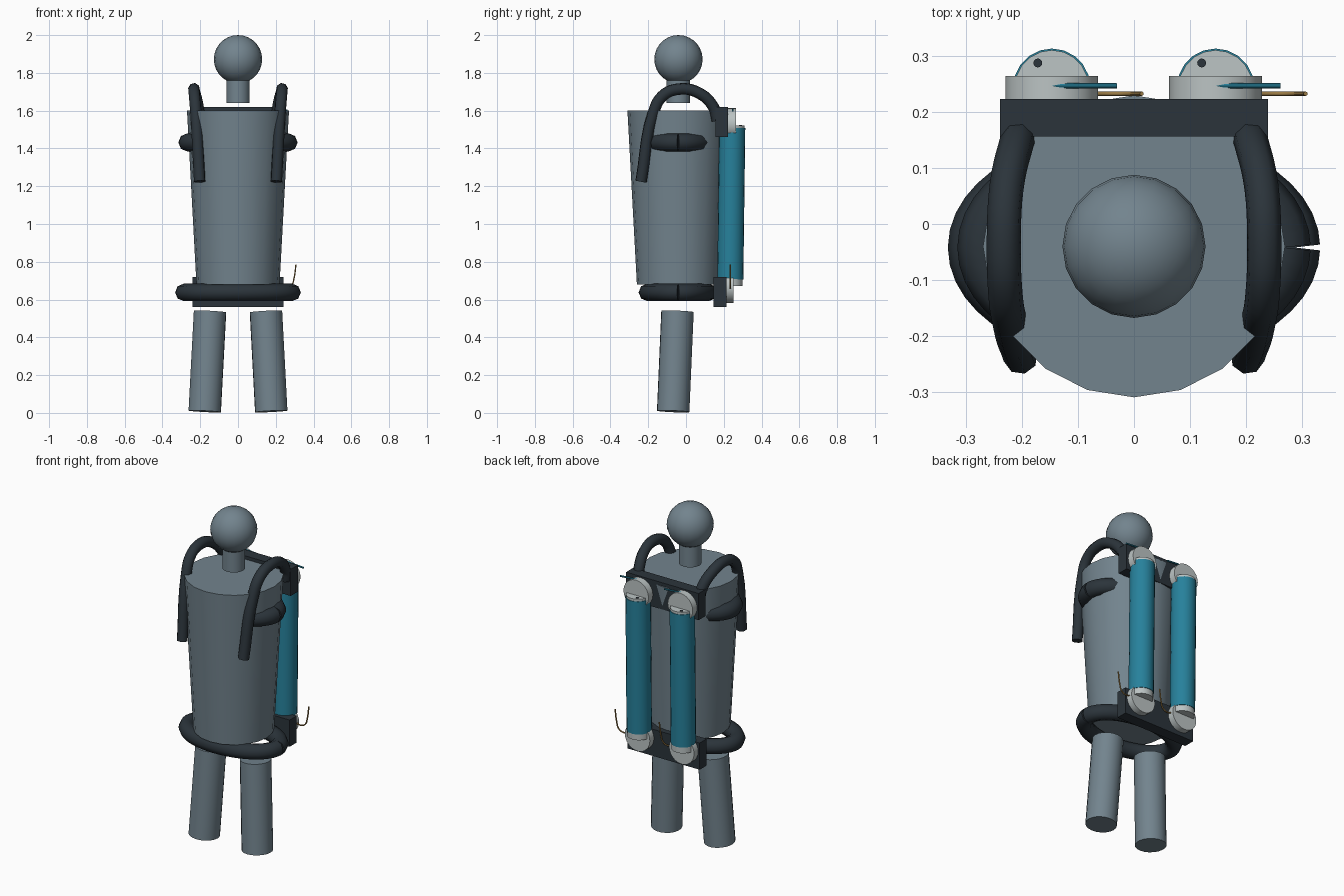
import bpy
from math import sin, cos, pi, radians
from mathutils import Vector

if "Cube" in bpy.data.objects:
    bpy.data.objects.remove(bpy.data.objects["Cube"])


def material(name, rgb):
    m = bpy.data.materials.new(name)
    m.diffuse_color = (*rgb, 1)
    m.use_nodes = True
    m.node_tree.nodes["Principled BSDF"].inputs["Base Color"].default_value = m.diffuse_color
    return m


BODY = material("slate_body", (0.17, 0.23, 0.27))
DARK = material("dark_webbing", (0.024, 0.034, 0.043))
TEAL = material("teal_paint", (0.02, 0.22, 0.33))
LIGHT = material("pale_metal", (0.5, 0.55, 0.55))
GOLD = material("brass", (0.33, 0.2, 0.06))


def finish(name, mat, smooth=True):
    ob = bpy.context.object
    ob.name = name
    ob.data.materials.append(mat)
    if smooth:
        bpy.ops.object.shade_smooth_by_angle(angle=radians(35))
    return ob


def tube(name, mat, a, b, r1, r2=None, sides=20):
    """Cylinder or cone frustum from point a to point b."""
    a, b = Vector(a), Vector(b)
    d = b - a
    bpy.ops.mesh.primitive_cone_add(vertices=sides, radius1=r1, radius2=r1 if r2 is None else r2,
                                    depth=d.length, location=(a + b) / 2,
                                    rotation=d.to_track_quat('Z', 'Y').to_euler())
    return finish(name, mat)


def box(name, mat, centre, size):
    bpy.ops.mesh.primitive_cube_add(size=1, location=centre)
    bpy.context.object.scale = size
    return finish(name, mat, False)


def sweep(name, mat, pts, r, poly=False, res=2):
    """Round cable through the points with capped ends."""
    cu = bpy.data.curves.new(name, 'CURVE')
    cu.dimensions = '3D'
    cu.bevel_depth = r
    cu.bevel_resolution = res
    cu.use_fill_caps = True
    cu.resolution_u = 5
    if poly:
        s = cu.splines.new('POLY')
        s.points.add(len(pts) - 1)
        for p, co in zip(s.points, pts):
            p.co = (*co, 1)
    else:
        s = cu.splines.new('BEZIER')
        s.bezier_points.add(len(pts) - 1)
        for p, co in zip(s.bezier_points, pts):
            p.co = co
            p.handle_left_type = p.handle_right_type = 'AUTO'
    s.use_smooth = True
    cu.materials.append(mat)
    ob = bpy.data.objects.new(name, cu)
    bpy.context.collection.objects.link(ob)
    return ob


# mannequin
bpy.ops.mesh.primitive_uv_sphere_add(segments=20, ring_count=14, radius=0.128, location=(0, -0.04, 1.872))
finish("head", BODY)
tube("neck", BODY, (0, -0.04, 1.64), (0, -0.04, 1.79), 0.062)
tube("torso", BODY, (0, -0.04, 0.68), (0, -0.04, 1.6), 0.22, 0.27)
for side, s in (("left", -1), ("right", 1)):
    tube(side + "_leg", BODY, (s * 0.176, -0.068, 0.008), (s * 0.148, -0.045, 0.537), 0.086)

# back plates
box("upper_plate", DARK, (0, 0.19, 1.54), (0.48, 0.067, 0.16))
box("lower_plate", DARK, (0, 0.18, 0.64), (0.48, 0.067, 0.16))

# belts: oval loops with a seam at the right side
for name, z, rx, ry, r in (("waist_belt", 0.638, 0.287, 0.163, 0.046),
                           ("chest_belt", 1.432, 0.268, 0.16, 0.048)):
    n = 48
    sweep(name, DARK, [(rx * cos(2 * pi * i / n), -0.042 + ry * sin(2 * pi * i / n), z)
                       for i in range(n + 1)], r, poly=True)

# shoulder straps
STRAP = [(0.203, 0.165, 1.55), (0.21, 0.145, 1.62), (0.228, 0.065, 1.695), (0.233, -0.04, 1.714),
         (0.23, -0.125, 1.677), (0.223, -0.172, 1.59), (0.203, -0.238, 1.225)]
for side, s in (("left", -1), ("right", 1)):
    sweep(side + "_shoulder_strap", DARK, [(s * x, y, z) for x, y, z in STRAP], 0.031)

# cylinders with end fittings, pin and hook
for side, c in (("left", -0.147), ("right", 0.146)):
    tube(side + "_core", LIGHT, (c, 0.234, 0.672), (c, 0.245, 1.522), 0.066)
    tube(side + "_sleeve", TEAL, (c, 0.2345, 0.708), (c, 0.2448, 1.508), 0.069)
    tube(side + "_upper_hub", LIGHT, (c, 0.218, 1.53), (c, 0.265, 1.53), 0.083, sides=24)
    tube(side + "_lower_hub", LIGHT, (c, 0.208, 0.666), (c, 0.252, 0.666), 0.083, sides=24)
    tube(side + "_valve_hole", DARK, (c - 0.025, 0.288, 1.515), (c - 0.025, 0.288, 1.525), 0.008, sides=12)
    tube(side + "_pin", TEAL, (c, 0.247, 1.608), (c + 0.116, 0.247, 1.6), 0.005, sides=10)
    hook = [(0.07, 0.668), (0.11, 0.66), (0.138, 0.675), (0.15, 0.71), (0.161, 0.785)]
    sweep(side + "_hook", GOLD, [(c + x, 0.233, z) for x, z in hook], 0.004, res=1)
